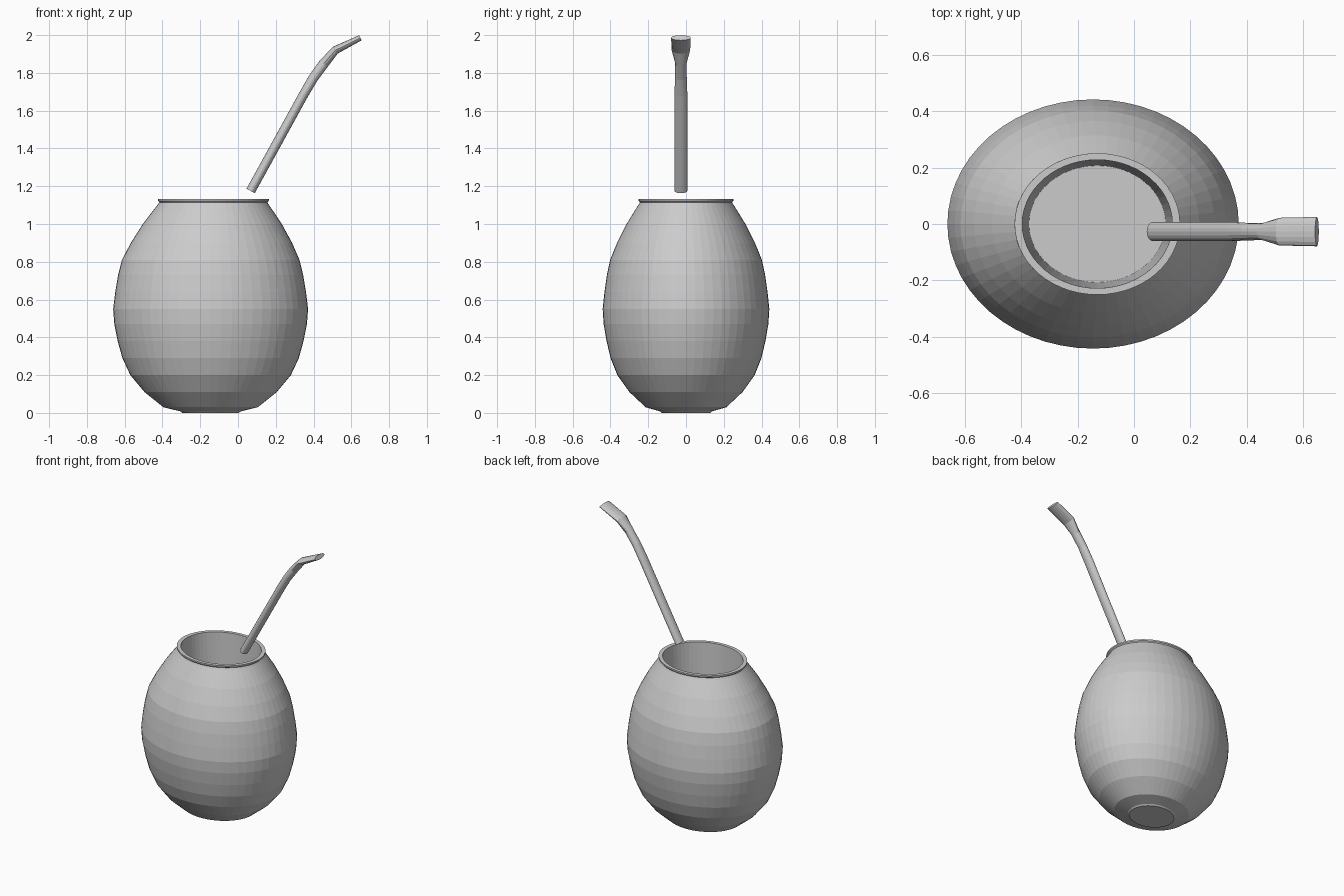
import bpy, bmesh, math
from mathutils import Vector

if "Cube" in bpy.data.objects:
    bpy.data.objects.remove(bpy.data.objects["Cube"])

grey = bpy.data.materials.new("plain grey")
grey.diffuse_color = (0.6, 0.6, 0.6, 1)
grey.use_nodes = True
grey.node_tree.nodes["Principled BSDF"].inputs["Base Color"].default_value = grey.diffuse_color


def loft(name, rings, angle):
    """Skin a list of vertex rings, cap both ends, shade by angle."""
    bm = bmesh.new()
    loops = [[bm.verts.new(p) for p in ring] for ring in rings]
    n = len(loops[0])
    for a, b in zip(loops, loops[1:]):
        for i in range(n):
            j = (i + 1) % n
            bm.faces.new((a[i], a[j], b[j], b[i]))
    bm.faces.new(loops[0][::-1])
    bm.faces.new(loops[-1])
    bmesh.ops.recalc_face_normals(bm, faces=bm.faces)
    mesh = bpy.data.meshes.new(name)
    bm.to_mesh(mesh)
    bm.free()
    mesh.materials.append(grey)
    obj = bpy.data.objects.new(name, mesh)
    bpy.context.collection.objects.link(obj)
    bpy.context.view_layer.objects.active = obj
    obj.select_set(True)
    if angle:
        bpy.ops.object.shade_smooth_by_angle(angle=math.radians(angle))
    obj.select_set(False)
    return obj


# Gourd cup: outer wall up to the lip, then down the inside to the floor
profile = [(0.15, 0.0), (0.16, 0.008), (0.25, 0.03), (0.35, 0.11), (0.425, 0.2),
           (0.467, 0.29), (0.492, 0.38), (0.51, 0.47), (0.516, 0.55),
           (0.505, 0.64), (0.49, 0.73), (0.47, 0.81), (0.427, 0.90),
           (0.368, 1.0), (0.325, 1.06), (0.292, 1.105), (0.286, 1.115),
           (0.293, 1.122), (0.293, 1.132), (0.266, 1.132), (0.242, 0.3)]
SEG = 56
rings = []
for r, z in profile:
    cx = -0.145 + 0.015 * max(0, (z - 0.8) / 0.33)
    if r == 0.242:
        cx = -0.13
    rings.append([(cx + r * math.cos(2 * math.pi * i / SEG),
                   0.855 * r * math.sin(2 * math.pi * i / SEG), z)
                  for i in range(SEG)])
loft("gourd_cup", rings, 0)

# Drinking straw: x, z, half width, half thickness along a bent path
path = [(0.067, 1.175, 0.034, 0.025), (0.35, 1.69, 0.034, 0.025),
        (0.40, 1.775, 0.031, 0.026), (0.455, 1.85, 0.030, 0.027),
        (0.515, 1.92, 0.049, 0.022), (0.648, 1.986, 0.052, 0.015)]
N = 16
rings = []
for k, (x, z, w, t) in enumerate(path):
    a, b = path[max(k - 1, 0)], path[min(k + 1, len(path) - 1)]
    d = Vector((b[0] - a[0], 0, b[1] - a[1])).normalized()
    up = Vector((-d.z, 0, d.x))
    rings.append([Vector((x, -0.027, z)) + up * t * math.sin(2 * math.pi * i / N)
                  + Vector((0, w * math.cos(2 * math.pi * i / N), 0))
                  for i in range(N)])
loft("drinking_straw", rings, 0)
